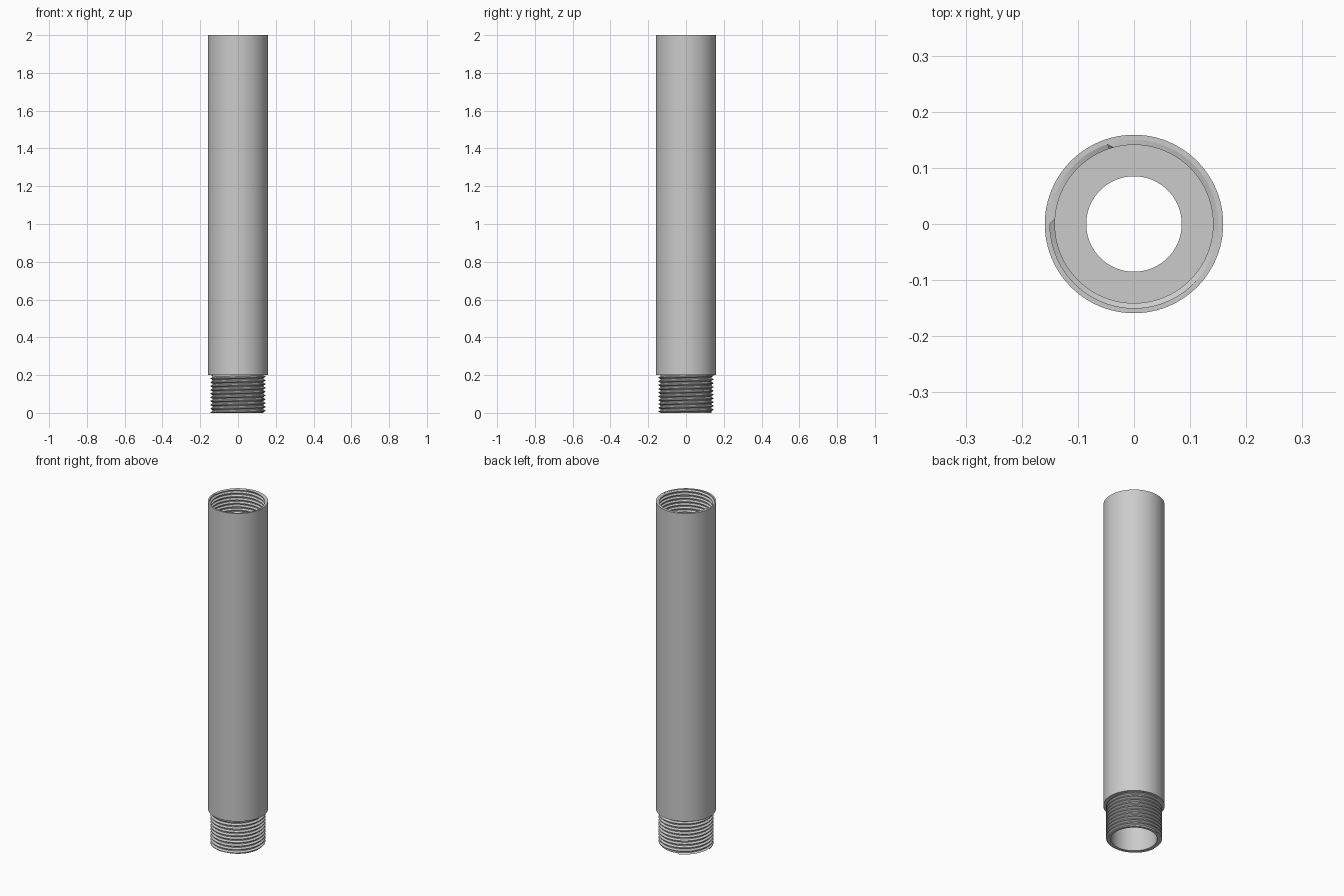
import bpy, bmesh, math

cube = bpy.data.objects.get("Cube")
if cube:
    bpy.data.objects.remove(cube, do_unlink=True)

SEG = 96

steel = bpy.data.materials.new("steel_grey")
steel.use_nodes = True
steel.diffuse_color = (0.6, 0.6, 0.6, 1)
steel.node_tree.nodes["Principled BSDF"].inputs["Base Color"].default_value = (0.6, 0.6, 0.6, 1)


def finish(name, bm):
    bmesh.ops.remove_doubles(bm, verts=bm.verts, dist=0.00005)
    mesh = bpy.data.meshes.new(name)
    bm.to_mesh(mesh)
    bm.free()
    mesh.materials.append(steel)
    obj = bpy.data.objects.new(name, mesh)
    bpy.context.collection.objects.link(obj)
    bpy.ops.object.select_all(action="DESELECT")
    obj.select_set(True)
    bpy.context.view_layer.objects.active = obj
    bpy.ops.object.shade_smooth_by_angle(angle=math.radians(25))


def grid(name, columns):
    """Skin neighbouring columns of points with quads."""
    bm = bmesh.new()
    verts = [[bm.verts.new(p) for p in col] for col in columns]
    for a, b in zip(verts, verts[1:]):
        for j in range(len(a) - 1):
            bm.faces.new((a[j], b[j], b[j + 1], a[j + 1]))
    finish(name, bm)


def polar(r, i, z):
    t = math.tau * i / SEG
    return (r * math.cos(t), r * math.sin(t), z)


def lathe(name, profile):
    grid(name, [[polar(r, i, z) for r, z in profile] for i in range(SEG + 1)])


def thread(name, root, crest, z0, z1, pitch, inward=False):
    """Helical ridge that runs out into the root radius at both ends."""
    steps = ((0, root), (0.2, root), (0.5, crest), (0.7, crest))
    turns = math.ceil((z1 - z0) / pitch) + 2
    columns = []
    for i in range(SEG + 1):
        col = []
        for k in range(-2, turns):
            for offset, r in steps:
                z = z0 + (k + offset + i / SEG) * pitch
                if z <= z0 or z >= z1:
                    z, r = min(max(z, z0), z1), root
                col.append(polar(r, i, z))
        columns.append(col[::-1] if inward else col)
    grid(name, columns)


MALE_ROOT, MALE_CREST = 0.134, 0.145
FEMALE_ROOT, FEMALE_CREST = 0.15, 0.141
SHOULDER, LEDGE = 0.2, 1.78

# Outer sleeve with its lower shoulder and top rim
lathe("outer_sleeve", [(MALE_ROOT, SHOULDER), (0.159, SHOULDER), (0.159, 2), (FEMALE_ROOT, 2)])

# Threaded spigot below and threaded socket above
thread("spigot_thread", MALE_ROOT, MALE_CREST, 0, SHOULDER, 0.02)
thread("socket_thread", FEMALE_ROOT, FEMALE_CREST, LEDGE, 2, 0.02, inward=True)

# Socket floor, narrow neck, wide bore and bottom rim
lathe("inner_bore", [(FEMALE_ROOT, LEDGE), (0.085, LEDGE), (0.085, 1.7),
                     (0.12, 1.7), (0.12, 0), (MALE_ROOT, 0)])
